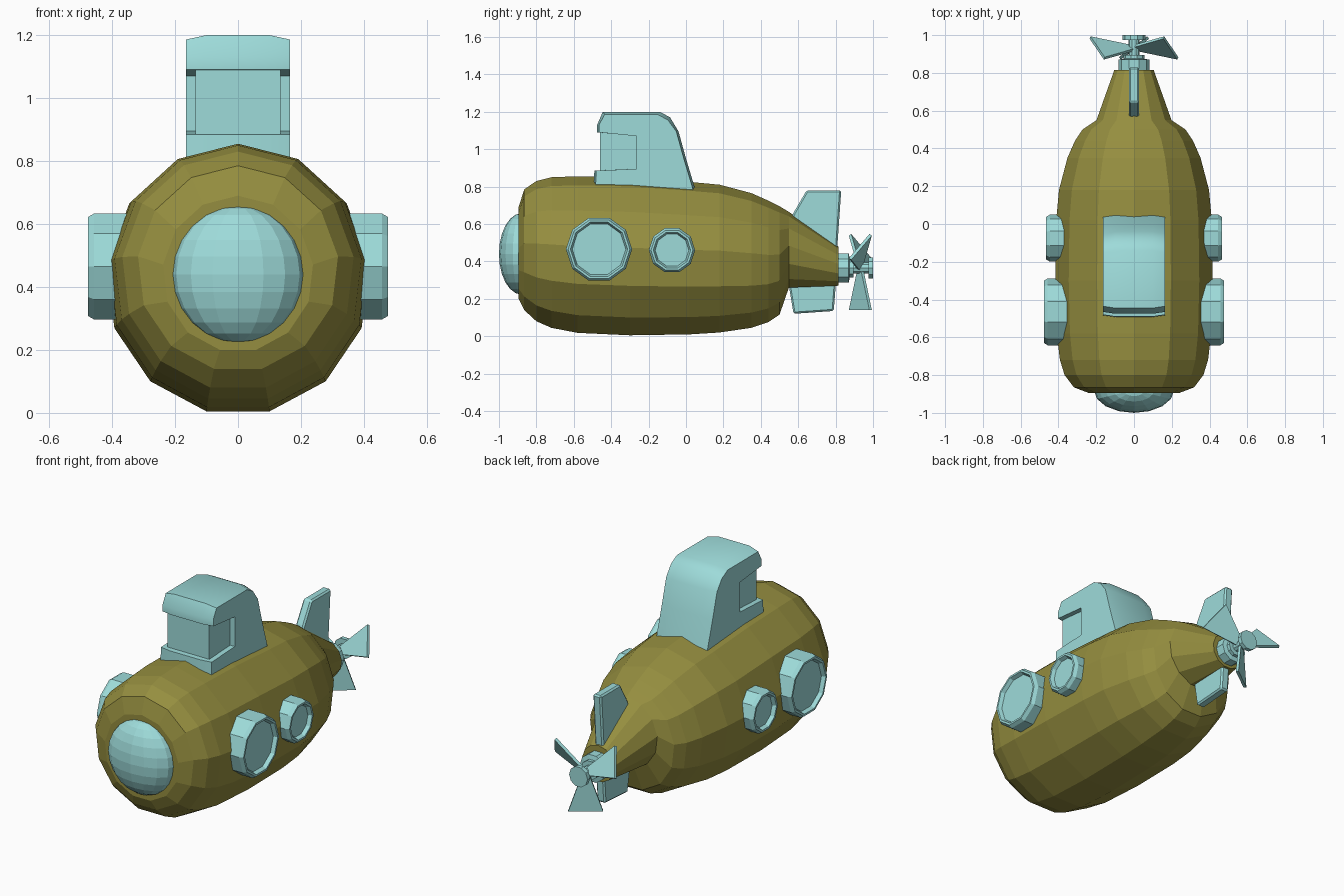
import bpy, bmesh
from math import sin, cos, pi, radians
from mathutils import Matrix, Vector

if "Cube" in bpy.data.objects:
    bpy.data.objects.remove(bpy.data.objects["Cube"])


def material(name, rgb):
    m = bpy.data.materials.new(name)
    m.use_nodes = True
    m.diffuse_color = (*rgb, 1)
    m.node_tree.nodes["Principled BSDF"].inputs["Base Color"].default_value = (*rgb, 1)
    return m


OLIVE = material("olive", (0.30, 0.27, 0.05))
AQUA = material("pale aqua", (0.34, 0.71, 0.70))


def finish(name, bm, mat, smooth=None, bevel=0):
    bmesh.ops.recalc_face_normals(bm, faces=bm.faces)
    mesh = bpy.data.meshes.new(name)
    bm.to_mesh(mesh)
    bm.free()
    mesh.materials.append(mat)
    ob = bpy.data.objects.new(name, mesh)
    bpy.context.collection.objects.link(ob)
    if bevel:
        mod = ob.modifiers.new("soft edges", "BEVEL")
        mod.width, mod.segments = bevel, 1
    if smooth:
        bpy.ops.object.select_all(action="DESELECT")
        ob.select_set(True)
        bpy.context.view_layer.objects.active = ob
        bpy.ops.object.shade_smooth_by_angle(angle=radians(smooth))
    return ob


def loft(name, rings, mat, **kw):
    """Skin equal-length rings of points and cap both ends."""
    bm = bmesh.new()
    rows = [[bm.verts.new(p) for p in ring] for ring in rings]
    n = len(rows[0])
    for a, b in zip(rows, rows[1:]):
        for i in range(n):
            j = (i + 1) % n
            bm.faces.new((a[i], a[j], b[j], b[i]))
    bm.faces.new(rows[0])
    bm.faces.new(rows[-1])
    return finish(name, bm, mat, **kw)


# Hull: thirteen-sided sections given as y, bottom, top, half width
SIDES = 13
sections = [(-.895, .20, .69, .24), (-.865, .14, .785, .32), (-.80, .08, .83, .37),
            (-.72, .045, .85, .395), (-.58, .018, .855, .412), (-.30, .005, .85, .42),
            (.02, .01, .825, .415), (.18, .02, .81, .40), (.35, .045, .765, .355),
            (.44, .075, .725, .315), (.50, .115, .695, .275), (.55, .26, .665, .20),
            (.815, .27, .48, .105)]


def hull_ring(y, bottom, top, half):
    rz = (top - bottom) / (1 + cos(pi / SIDES))
    angles = [2 * pi * k / SIDES for k in range(SIDES)]
    return [(half * sin(a), y, top - rz + rz * cos(a)) for a in angles]


loft("hull", [hull_ring(*s) for s in sections], OLIVE)

# Nose dome
bm = bmesh.new()
bmesh.ops.create_uvsphere(bm, u_segments=16, v_segments=12, radius=1)
bmesh.ops.transform(bm, verts=bm.verts,
                    matrix=Matrix.Translation((0, -.88, .44)) @ Matrix.Diagonal((.212, .12, .217, 1)))
finish("nose_dome", bm, AQUA)

# Tower: side profile with a notch that wraps round the front
profile = [(-.497, .72), (-.49, .885), (-.265, .895), (-.265, 1.07), (-.475, 1.09), (-.475, 1.13),
           (-.445, 1.2), (-.14, 1.2), (-.085, 1.17), (-.04, 1.095), (0, .95), (.045, .80), (.062, .72)]


def tower_slice(x):
    edge = abs(x) > .12
    ring = []
    for y, z in profile:
        if edge:
            y += .01 if y < -.4 else (-.012 if y > -.2 else 0)
            z -= .014 if z > 1.15 else 0
        ring.append((x, y, z))
    return ring


loft("tower", [tower_slice(x) for x in (-.165, -.1, .1, .165)], AQUA, smooth=28)


def box(name, lo, hi, mat):
    bm = bmesh.new()
    bmesh.ops.create_cube(bm, size=1)
    lo, hi = Vector(lo), Vector(hi)
    for v in bm.verts:
        v.co = (lo + hi) / 2 + v.co * (hi - lo)
    return finish(name, bm, mat)


box("tower_window", (-.135, -.46, .86), (.135, -.25, 1.11), AQUA)


# Portholes: turned ten-sided frame with a recessed pane
def porthole(name, side, y, z, radius, outer):
    steps = [(-.14, 0), (-.02, 0), (0, -.012), (0, -.024), (-.022, -.034)]
    rings = []
    for dx, dr in steps:
        angles = [2 * pi * k / 10 for k in range(10)]
        rings.append([(side * (outer + dx), y + (radius + dr) * cos(a), z + (radius + dr) * sin(a))
                      for a in angles])
    loft(name, rings, AQUA)


for side, label in ((1, "left"), (-1, "right")):
    porthole(label + "_front_porthole", side, -.465, .465, .177, .477)
    porthole(label + "_rear_porthole", side, -.075, .46, .124, .466)


# Tail fins
def fin(name, outline):
    loft(name, [[(x, y, z) for y, z in outline] for x in (-.027, .027)], AQUA, bevel=.009)


fin("upper_fin", [(.55, .60), (.575, .66), (.645, .78), (.83, .78), (.805, .42), (.60, .42)])
fin("lower_fin", [(.54, .33), (.575, .12), (.79, .135), (.805, .33)])

# Propeller shaft and hub
AXIS = .365


def turned(name, steps, n=10):
    loft(name, [[(r * cos(2 * pi * k / n), y, AXIS + r * sin(2 * pi * k / n)) for k in range(n)]
                for y, r in steps], AQUA)


turned("shaft_collar", [(.78, .082), (.87, .082), (.875, .055), (.895, .055)])
turned("propeller_hub", [(.88, .03), (.975, .03), (.975, .06), (1.0, .06)])

# Three pitched blades
for i in range(3):
    turn = Matrix.Translation((0, 0, AXIS)) @ Matrix.Rotation(i * 2 * pi / 3, 4, "Y")
    rings = []
    for reach, chord, pitch in ((.02, .02, .012), (.225, .075, .055)):
        normal = Vector((-pitch, chord)).normalized() * .008
        corners = []
        for s, t in ((-1, -1), (1, -1), (1, 1), (-1, 1)):
            corners.append(turn @ Vector((s * chord + t * normal.x, .932 + s * pitch + t * normal.y, -reach)))
        rings.append(corners)
    loft("propeller_blade_%d" % (i + 1), rings, AQUA)
